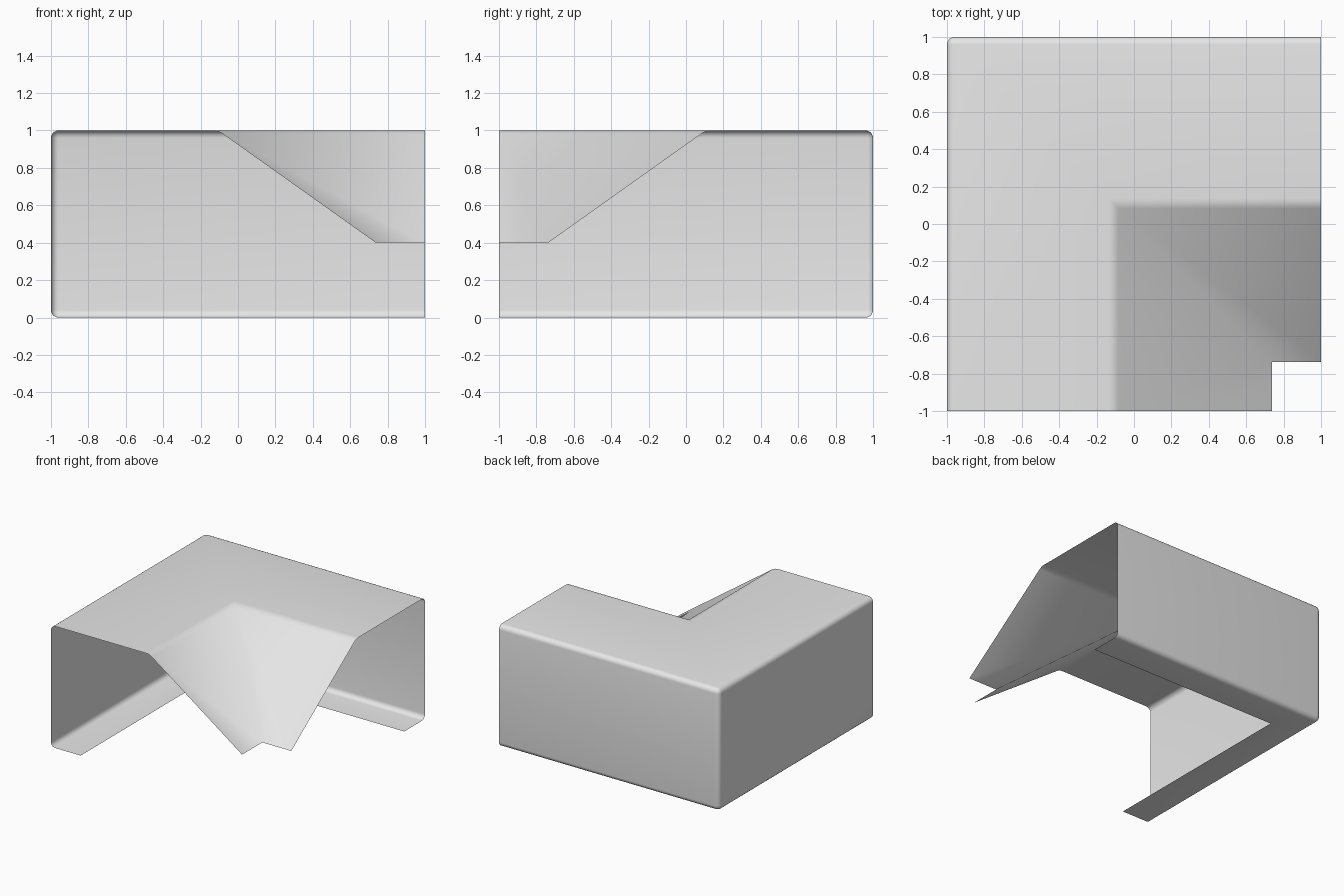
import bpy
import bmesh
import math
from mathutils import Vector

cube = bpy.data.objects.get("Cube")
if cube:
    bpy.data.objects.remove(cube, do_unlink=True)

RADIUS = 0.04   # rounding of the outer folds and corner
STEPS = 5


def fillet(before, corner, after, size, steps=STEPS):
    """Round a profile corner with a circular arc of the given tangent length."""
    p, c, n = Vector(before), Vector(corner), Vector(after)
    u, v = (p - c).normalized(), (n - c).normalized()
    a, b = c + u * size, c + v * size
    w = math.sin(u.angle(v) / 2)
    points = []
    for i in range(steps + 1):
        t = i / steps
        k0, k1, k2 = (1 - t) ** 2, 2 * w * t * (1 - t), t * t
        points.append((a * k0 + c * k1 + b * k2) / (k0 + k1 + k2))
    return points


# Sheet cross-section as (distance in from the outer wall, height)
lip, foot, shoulder = (0.27, 0), (0, 0), (0, 1)
ridge, drip = (0.893, 1), (1.737, 0.4)
profile = [Vector(lip)]
profile += fillet(lip, foot, shoulder, RADIUS)
profile += fillet(foot, shoulder, ridge, RADIUS)
profile += fillet(shoulder, ridge, drip, 0.03, 4)
profile.append(Vector(drip))


def corner_path(d):
    """Plan line at distance d inside the outer wall, turning at the back corner."""
    r = max(RADIUS - d, 0)
    inset = max(RADIUS, d)
    points = [(-1 + d, -1)]
    for i in range(STEPS + 1):
        a = math.pi / 2 * i / STEPS
        points.append((-1 + inset - r * math.cos(a), 1 - inset + r * math.sin(a)))
    points.append((1, 1 - d))
    return points


# Sweep the section round the corner, welding the mitre points
bm = bmesh.new()
rows = [[bm.verts.new((x, y, z)) for x, y in corner_path(d)] for d, z in profile]
for low, high in zip(rows, rows[1:]):
    for j in range(len(low) - 1):
        bm.faces.new((low[j], high[j], high[j + 1], low[j + 1]))
bmesh.ops.remove_doubles(bm, verts=bm.verts[:], dist=0.0005)
for face in bm.faces:
    face.smooth = True
mesh = bpy.data.meshes.new("corner_capping")
bm.to_mesh(mesh)
bm.free()

# Plain grey sheet
grey = bpy.data.materials.new("light grey")
grey.use_nodes = True
colour = (0.8, 0.8, 0.8, 1)
grey.diffuse_color = colour
grey.node_tree.nodes["Principled BSDF"].inputs["Base Color"].default_value = colour
mesh.materials.append(grey)

capping = bpy.data.objects.new("corner_capping", mesh)
bpy.context.collection.objects.link(capping)
